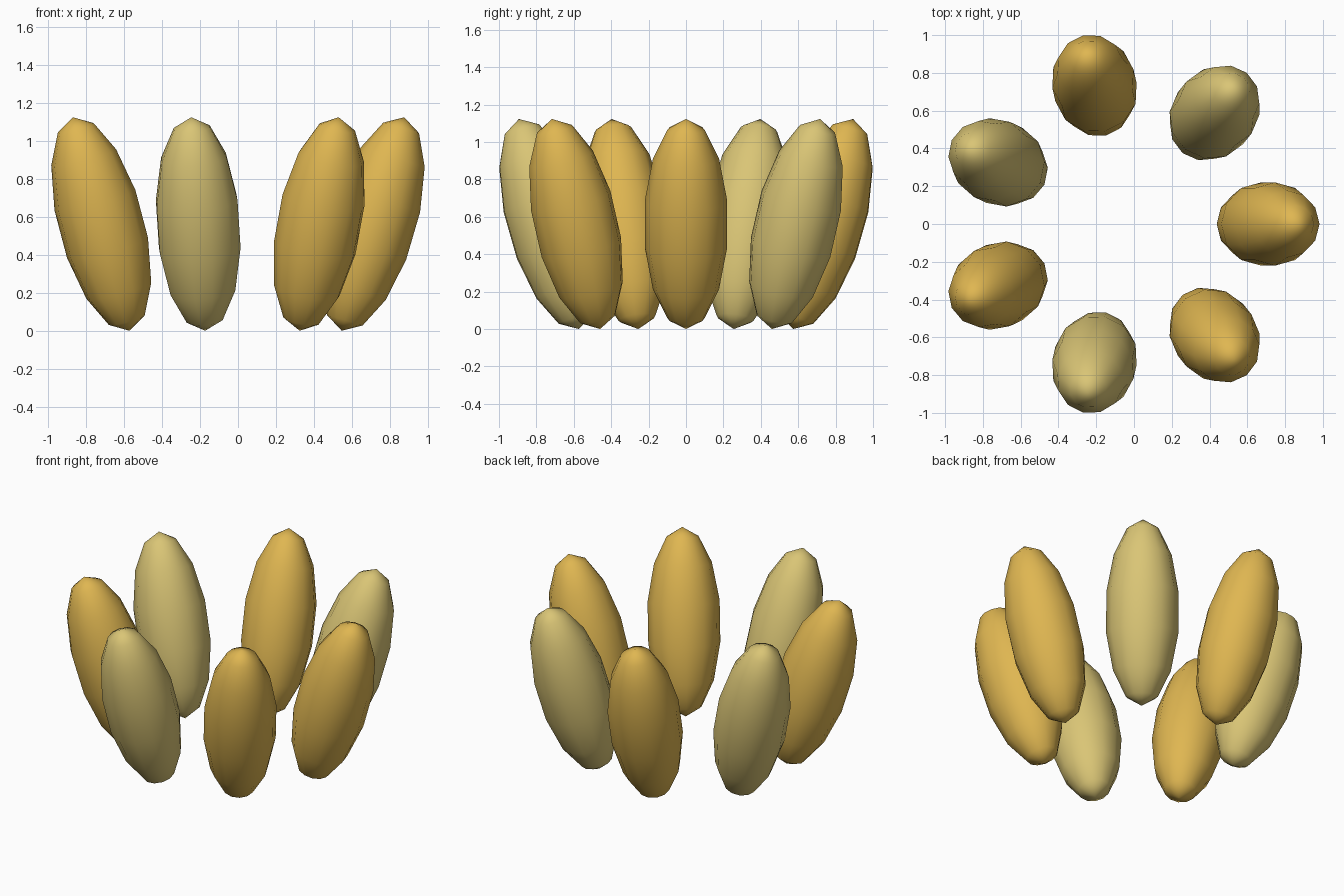
import bpy
from math import cos, sin, tau

cube = bpy.data.objects.get("Cube")
if cube:
    bpy.data.objects.remove(cube, do_unlink=True)


def make_material(name, color):
    mat = bpy.data.materials.new(name)
    mat.use_nodes = True
    mat.diffuse_color = color
    mat.node_tree.nodes["Principled BSDF"].inputs["Base Color"].default_value = color
    return mat


gold = make_material("gold", (0.74, 0.47, 0.083, 1))
pale = make_material("pale_straw", (0.70, 0.56, 0.18, 1))

COUNT = 7
RING_RADIUS = 0.752
OFFSET_X = -0.042      # centres the odd-numbered ring
HALF_LENGTH = 0.585
HALF_WIDTH = 0.226
TILT = 0.285           # outward lean

# Ring of elongated petals leaning outward, alternating colours
for i in range(COUNT):
    angle = tau * i / COUNT
    bpy.ops.mesh.primitive_uv_sphere_add(
        segments=12, ring_count=7, radius=1,
        location=(RING_RADIUS * cos(angle) + OFFSET_X,
                  RING_RADIUS * sin(angle),
                  HALF_LENGTH * cos(TILT)),
        rotation=(0, TILT, angle))
    petal = bpy.context.object
    petal.name = f"petal_{i + 1}"
    petal.scale = (HALF_WIDTH, HALF_WIDTH, HALF_LENGTH)
    petal.data.materials.append(pale if i % 2 else gold)
    bpy.ops.object.shade_smooth()
